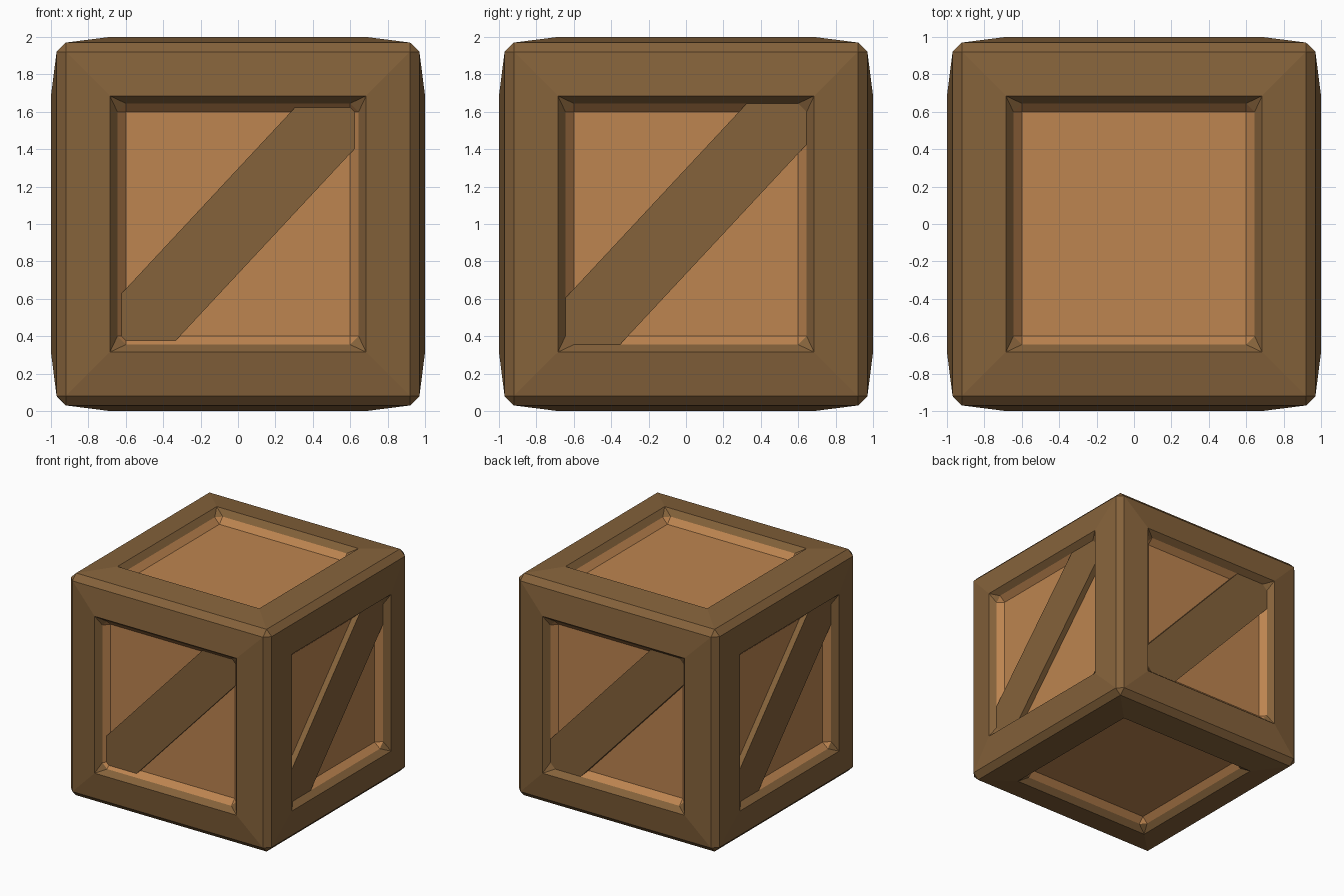
import bpy, bmesh
from math import radians
from mathutils import Matrix, Vector

if "Cube" in bpy.data.objects:
    bpy.data.objects.remove(bpy.data.objects["Cube"])


def material(name, color):
    m = bpy.data.materials.new(name)
    m.diffuse_color = color
    m.use_nodes = True
    m.node_tree.nodes["Principled BSDF"].inputs["Base Color"].default_value = m.diffuse_color
    return m


def add_object(name, bm, mat):
    bmesh.ops.remove_doubles(bm, verts=bm.verts[:], dist=0.0005)
    mesh = bpy.data.meshes.new(name)
    bm.to_mesh(mesh)
    bm.free()
    mesh.materials.append(mat)
    obj = bpy.data.objects.new(name, mesh)
    obj.location.z = 1
    bpy.context.collection.objects.link(obj)
    return obj


dark_wood = material("dark_wood", (0.233, 0.122, 0.043, 1))
light_wood = material("light_wood", (0.51, 0.233, 0.08, 1))


def ring(x, y, z, mat):
    """One point repeated at the four corners of a side."""
    return [mat @ Matrix.Rotation(radians(90 * i), 4, 'Z') @ Vector((x, y, z))
            for i in range(4)]


def face(bm, *points):
    bm.faces.new([bm.verts.new(p) for p in points])


# Frame: chamfered cube whose six big faces are replaced by raised borders
frame = bmesh.new()
bmesh.ops.create_cube(frame, size=1.94)
bmesh.ops.bevel(frame, geom=frame.edges[:], offset=0.05, segments=1,
                profile=0.5, affect='EDGES')
big = [f for f in frame.faces if f.calc_area() > 1]
bmesh.ops.delete(frame, geom=big, context='FACES_ONLY')
panels = bmesh.new()

sides = [Matrix.Rotation(radians(90 * k), 4, 'X') for k in range(4)]
sides += [Matrix.Rotation(radians(a), 4, 'Y') for a in (90, -90)]
for m in sides:
    outer = ring(0.92, 0.92, 0.97, m)
    rim = ring(0.685, 0.685, 1.0, m)
    lip_a = ring(0.645, 0.60, 0.95, m)
    lip_b = ring(0.60, 0.645, 0.95, m)
    floor = ring(0.60, 0.60, 0.90, m)
    for i in range(4):
        j = (i + 1) % 4
        # Border slope, inner chamfer and its corner
        face(frame, outer[i], outer[j], rim[j], rim[i])
        face(frame, rim[i], rim[j], lip_a[j], lip_b[i])
        face(frame, rim[i], lip_b[i], lip_a[i])
        # Sloped edge of the panel and its corner
        face(panels, lip_b[i], lip_a[j], floor[j], floor[i])
        face(panels, lip_a[i], lip_b[i], floor[i])
    face(panels, *floor)

add_object("crate_frame", frame, dark_wood)
add_object("crate_panels", panels, light_wood)

# Diagonal braces on the four upright sides, ends buried in the frame
for k, (name, outer_y) in enumerate((("front", 0.925), ("right", 0.95),
                                     ("back", 0.95), ("left", 0.95))):
    bm = bmesh.new()
    depth = outer_y - 0.85
    place = (Matrix.Rotation(radians(90 * k), 4, 'Z')
             @ Matrix.Translation((0, -outer_y + depth / 2, 0.015))
             @ Matrix.Rotation(radians(-47), 4, 'Y')
             @ Matrix.Diagonal((2.0, depth, 0.384, 1)))
    bmesh.ops.create_cube(bm, size=1, matrix=place)
    add_object(name + "_brace", bm, dark_wood)
